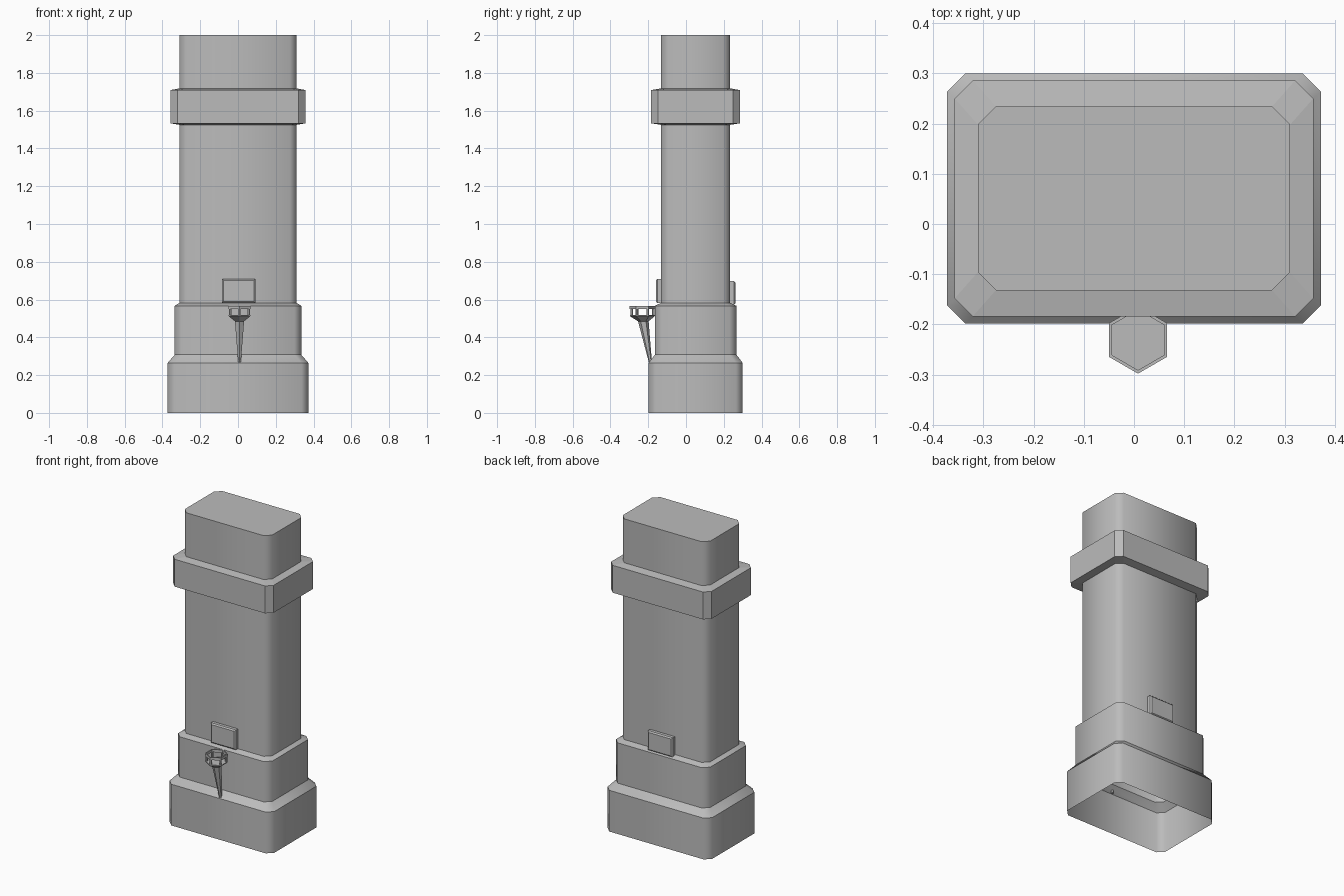
import bpy, bmesh
from math import pi, sin, cos
from mathutils import Vector

if "Cube" in bpy.data.objects:
    bpy.data.objects.remove(bpy.data.objects["Cube"])

stone = bpy.data.materials.new("grey stone")
stone.use_nodes = True
grey = (0.5, 0.5, 0.5, 1)
stone.diffuse_color = grey
stone.node_tree.nodes["Principled BSDF"].inputs["Base Color"].default_value = grey

CY = 0.051           # centre line of the pillar in y
SHAFT = (0.311, 0.183)


def outline(hx, hy, z, c=0.036):
    """Rectangle with cut corners around the pillar centre."""
    pts = []
    for sx, sy in ((1, 1), (-1, 1), (-1, -1), (1, -1)):
        pair = [(sx * hx, sy * (hy - c)), (sx * (hx - c), sy * hy)]
        pts += pair if sx * sy > 0 else pair[::-1]
    return [Vector((x, y + CY, z)) for x, y in pts]


def hexagon(x, y, z, r):
    return [Vector((x + r * sin(-i * pi / 3), y + r * cos(i * pi / 3), z))
            for i in range(6)]


def loft(name, rings, cap_start=False, cap_end=False, closed=False, smooth=False):
    """Skin a list of rings; smooth keeps only the ring edges sharp."""
    bm = bmesh.new()
    loops = [[bm.verts.new(p) for p in ring] for ring in rings]
    pairs = list(zip(loops, loops[1:]))
    if closed:
        pairs.append((loops[-1], loops[0]))
    for a, b in pairs:
        n = len(a)
        for i in range(n):
            j = (i + 1) % n
            bm.faces.new((a[i], a[j], b[j], b[i]))
    if cap_start:
        bm.faces.new(loops[0][::-1])
    if cap_end:
        bm.faces.new(loops[-1])
    if smooth:
        for f in bm.faces:
            f.smooth = True
        for loop in loops:
            for i, v in enumerate(loop):
                bm.edges.get((v, loop[(i + 1) % len(loop)])).smooth = False
    mesh = bpy.data.meshes.new(name)
    bm.to_mesh(mesh)
    bm.free()
    mesh.materials.append(stone)
    obj = bpy.data.objects.new(name, mesh)
    bpy.context.collection.objects.link(obj)
    return obj


# Hollow pillar: open plinth, stepped tier and capped shaft
loft("pillar", [
    outline(0.372, 0.249, 0),
    outline(0.372, 0.249, 0.265),
    outline(0.335, 0.216, 0.308),
    outline(0.335, 0.216, 0.567),
    outline(*SHAFT, 0.582),
    outline(*SHAFT, 2.0),
], cap_end=True, smooth=True)

# Collar near the top of the shaft
loft("collar", [
    outline(*SHAFT, 1.525),
    outline(0.357, 0.235, 1.533),
    outline(0.357, 0.235, 1.709),
    outline(*SHAFT, 1.718),
])


# Plaques on the front and the back
def plaque(name, wall, side, z0, z1):
    rings = []
    for depth, inset in ((-0.005, 0), (0.02, 0), (0.027, 0.008)):
        y = wall + side * depth
        x0, x1 = -0.085 + inset, 0.092 - inset
        ring = [Vector((x0, y, z0 + inset)), Vector((x1, y, z0 + inset)),
                Vector((x1, y, z1 - inset)), Vector((x0, y, z1 - inset))]
        rings.append(ring if side < 0 else ring[::-1])
    loft(name, rings, cap_end=True)


plaque("front_plaque", CY - SHAFT[1], -1, 0.582, 0.71)
plaque("back_plaque", CY + SHAFT[1], 1, 0.572, 0.697)

# Torch: slanted handle flaring into a bowl
TX, TY = 0.008, -0.231
loft("torch_handle", [
    hexagon(TX, -0.188, 0.265, 0.008),
    hexagon(TX, -0.226, 0.485, 0.028),
    hexagon(TX, TY, 0.512, 0.066),
    hexagon(TX, TY, 0.518, 0.066),
], cap_start=True, cap_end=True)

# Torch rim and the posts that carry it
loft("torch_rim", [
    hexagon(TX, TY, 0.55, 0.067),
    hexagon(TX, TY, 0.567, 0.067),
    hexagon(TX, TY, 0.567, 0.06),
    hexagon(TX, TY, 0.55, 0.06),
], closed=True)
for k, p in enumerate(hexagon(TX, TY, 0, 0.057)):
    loft(f"torch_post_{k + 1}", [hexagon(p.x, p.y, z, 0.007) for z in (0.515, 0.555)])
